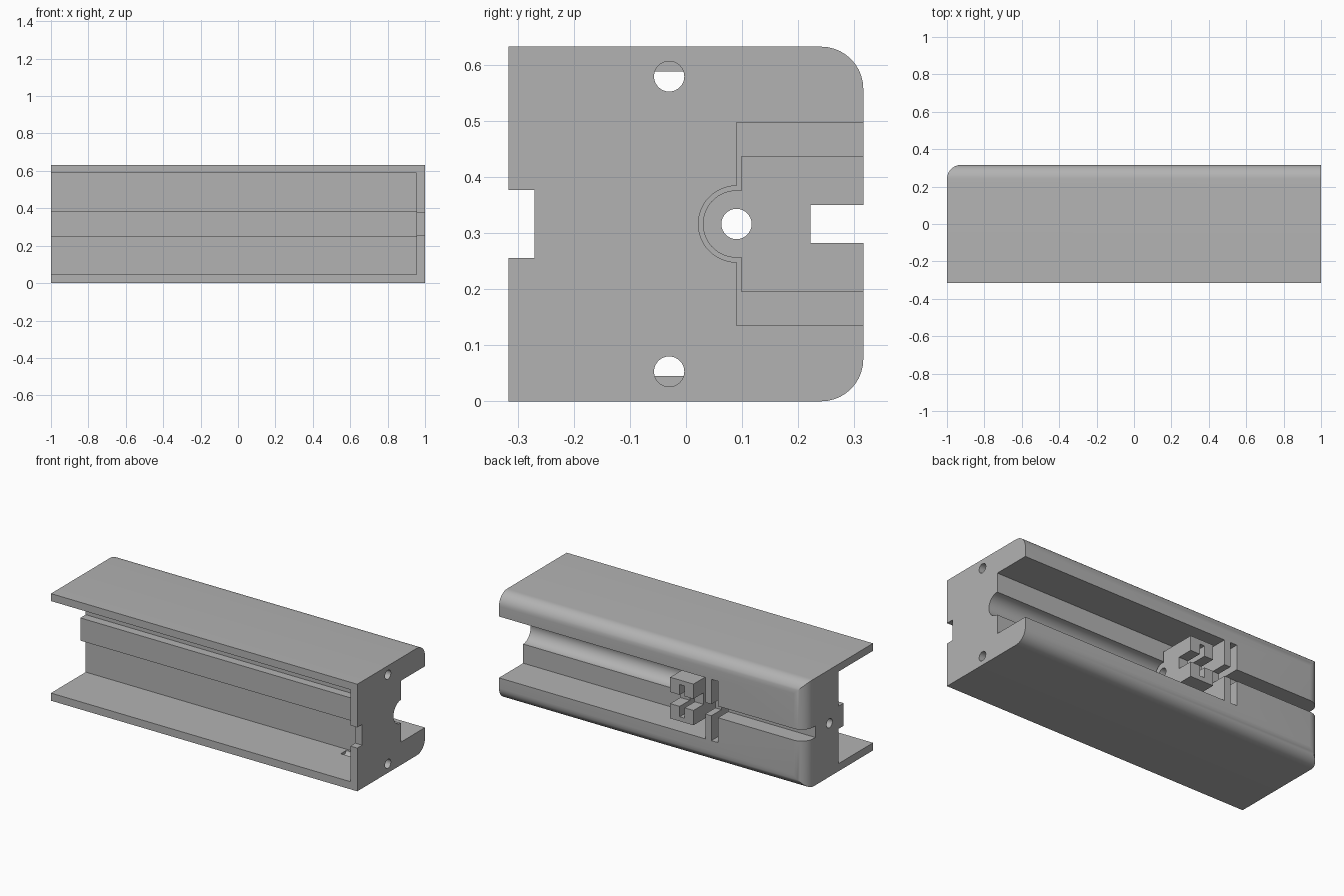
import bpy, bmesh, math

old = bpy.data.objects.get("Cube")
if old:
    bpy.data.objects.remove(old, do_unlink=True)

grey = bpy.data.materials.new("plain grey")
grey.use_nodes = True
grey.diffuse_color = (0.45, 0.45, 0.45, 1)
grey.node_tree.nodes["Principled BSDF"].inputs["Base Color"].default_value = (0.45, 0.45, 0.45, 1)

MID = 0.316            # mid height, also half the depth
HOLE_Y = 0.09          # centre line of the long bore


def finish(bm, name):
    bmesh.ops.recalc_face_normals(bm, faces=bm.faces)
    mesh = bpy.data.meshes.new(name)
    bm.to_mesh(mesh)
    bm.free()
    mesh.materials.append(grey)
    obj = bpy.data.objects.new(name, mesh)
    bpy.context.collection.objects.link(obj)
    return obj


def extrude(name, profile, x0, x1):
    """Solid with a (y, z) outline, running from x0 to x1."""
    bm = bmesh.new()
    face = bm.faces.new([bm.verts.new((x0, y, z)) for y, z in profile])
    new = bmesh.ops.extrude_face_region(bm, geom=[face])["geom"]
    verts = [v for v in new if isinstance(v, bmesh.types.BMVert)]
    bmesh.ops.translate(bm, verts=verts, vec=(x1 - x0, 0, 0))
    return finish(bm, name)


def rect(y0, y1, z0, z1):
    return [(y0, z0), (y1, z0), (y1, z1), (y0, z1)]


def circle(y, z, r, n=32):
    return [(y + r * math.cos(2 * math.pi * i / n), z + r * math.sin(2 * math.pi * i / n)) for i in range(n)]


def keyhole(y0, y1, half, r, n=24):
    """Rectangle with a half-round bulge on its inner side."""
    start = math.acos((y0 - HOLE_Y) / r)
    arc = []
    for i in range(n + 1):
        a = -start - (2 * math.pi - 2 * start) * i / n
        arc.append((HOLE_Y + r * math.cos(a), MID + r * math.sin(a)))
    return [(y1, MID - half), (y0, MID - half)] + arc + [(y0, MID + half), (y1, MID + half)]


def cut(target, profile, x0, x1):
    cutter = extrude("cutter", profile, x0, x1)
    cutter.hide_render = True
    mod = target.modifiers.new("cut", "BOOLEAN")
    mod.operation = "DIFFERENCE"
    mod.solver = "EXACT"
    mod.object = cutter
    bpy.context.view_layer.objects.active = target
    bpy.ops.object.modifier_apply(modifier=mod.name)
    bpy.data.objects.remove(cutter, do_unlink=True)


# Housing block, rounded on the two long back edges and one upright edge
bm = bmesh.new()
bmesh.ops.create_cube(bm, size=1)
for v in bm.verts:
    v.co = (v.co.x * 2, v.co.y * 2 * MID, (v.co.z + 0.5) * 2 * MID)
round_edges = []
for e in bm.edges:
    a, b = e.verts
    at_back = a.co.y > 0 and b.co.y > 0
    at_far_end = a.co.x > 0 or b.co.x > 0
    upright = abs(a.co.z - b.co.z) > 0.1
    if at_back and not (upright and at_far_end):
        round_edges.append(e)
bmesh.ops.bevel(bm, geom=round_edges, offset=0.075, segments=10, profile=0.5, affect="EDGES")
housing = finish(bm, "housing")

# Front pocket, leaving a raised rib around the bore
cut(housing, [(-0.4, 0.045), (0.008, 0.045), (0.008, 0.25), (-0.042, 0.25),
              (-0.042, 0.384), (0.008, 0.384), (0.008, 0.588), (-0.4, 0.588)], -1.1, 0.955)
# Notch in the end wall
cut(housing, rect(-0.4, -0.27, MID - 0.061, MID + 0.061), 0.9, 1.1)
# Back channel with half-round floor, then the narrow slot and the bore
cut(housing, keyhole(HOLE_Y, 0.4, 0.181, 0.068), -0.347, 1.1)
cut(housing, rect(0.222, 0.4, MID - 0.034, MID + 0.034), -1.1, -0.3)
cut(housing, circle(HOLE_Y, MID, 0.027), -1.1, -0.3)
# Upright slit across the narrow slot
cut(housing, rect(0.1, 0.4, MID - 0.181, MID + 0.181), -0.43, -0.387)
# Screw holes in the end wall
for side in (-1, 1):
    cut(housing, circle(-0.03, MID + side * 0.263, 0.027), 0.71, 1.1)

# Sliding plug in the channel
plug = extrude("sliding_plug", keyhole(0.099, MID, 0.1215, 0.06), -0.27, -0.118)
cut(plug, rect(0.222, 0.4, MID - 0.034, MID + 0.034), -0.5, 0.1)
cut(plug, circle(HOLE_Y, MID, 0.027), -0.5, 0.1)
cut(plug, rect(0.15, 0.4, MID - 0.095, MID + 0.095), -0.212, -0.18)

for obj in (housing, plug):
    bpy.ops.object.select_all(action="DESELECT")
    obj.select_set(True)
    bpy.context.view_layer.objects.active = obj
    bpy.ops.object.shade_smooth_by_angle(angle=math.radians(30))
